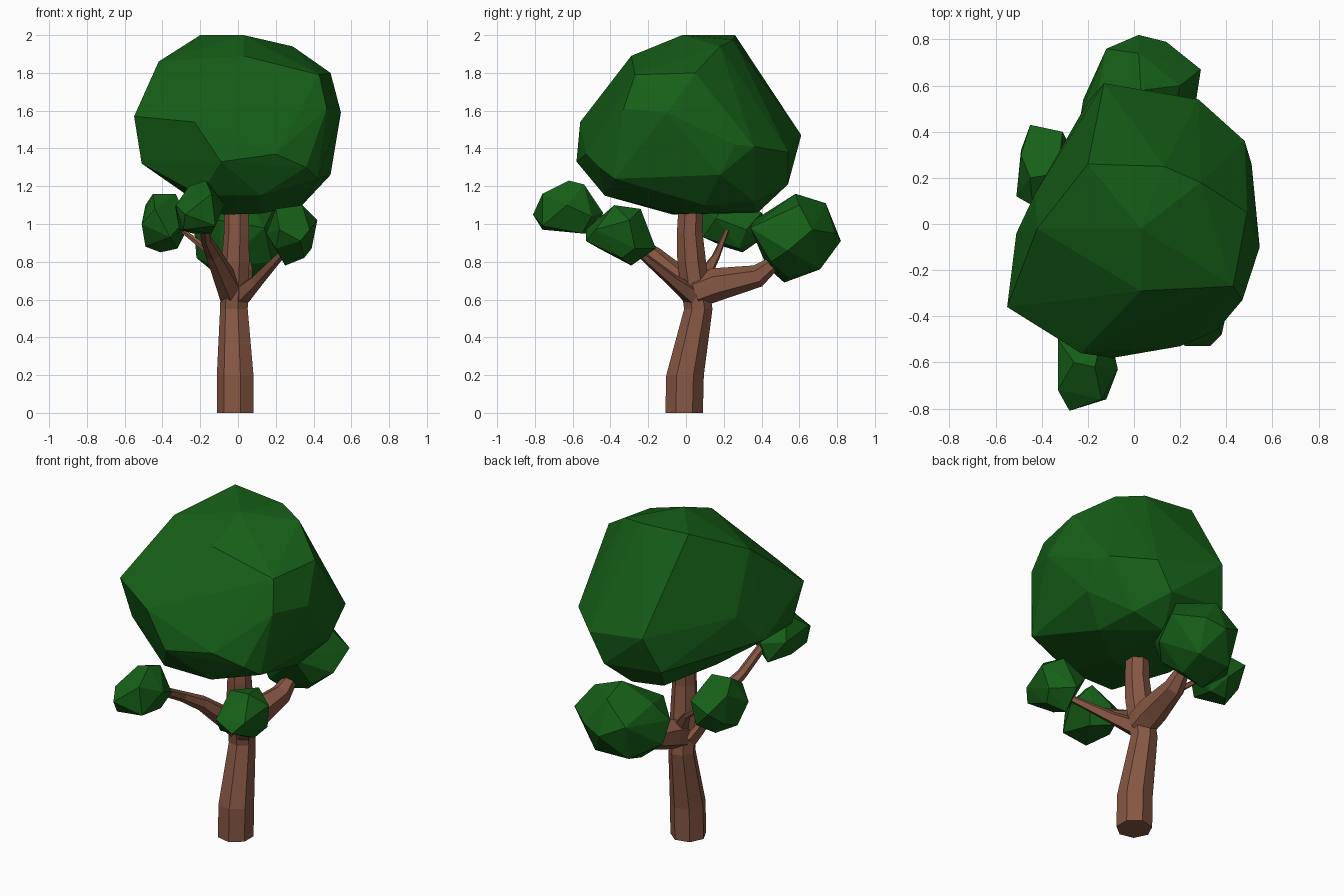
import bpy, bmesh
from math import cos, sin, tau
from mathutils import Vector


def material(name, rgb):
    m = bpy.data.materials.new(name)
    m.diffuse_color = (*rgb, 1)
    return m


leaf = material("leaf_green", (0.008, 0.115, 0.009))
bark = material("bark_brown", (0.24, 0.095, 0.057))


def finish(bm, name, mat):
    bmesh.ops.recalc_face_normals(bm, faces=bm.faces)
    me = bpy.data.meshes.new(name)
    bm.to_mesh(me)
    bm.free()
    me.materials.append(mat)
    ob = bpy.data.objects.new(name, me)
    bpy.context.collection.objects.link(ob)
    return ob


def clump(name, points):
    """Faceted foliage clump: convex hull of its corner points."""
    bm = bmesh.new()
    for p in points:
        bm.verts.new(p)
    bmesh.ops.convex_hull(bm, input=bm.verts)
    loose = [v for v in bm.verts if not v.link_faces]
    bmesh.ops.delete(bm, geom=loose, context='VERTS')
    bmesh.ops.dissolve_limit(bm, angle_limit=0.03, verts=bm.verts, edges=bm.edges)
    finish(bm, name, leaf)


def limb(name, path, sides, level=False):
    """Faceted tapering tube; path entries are (x, y, z, radius)."""
    bm = bmesh.new()
    rings = []
    for i, (x, y, z, r) in enumerate(path):
        a, b = path[max(i - 1, 0)], path[min(i + 1, len(path) - 1)]
        t = Vector((0, 0, 1)) if level else (Vector(b[:3]) - Vector(a[:3])).normalized()
        u = Vector((1, 0, 0))
        u = (u - t * u.dot(t)).normalized()
        v = t.cross(u)
        rings.append([bm.verts.new(Vector((x, y, z)) + r * (u * cos(tau * (k + .5) / sides)
                      + v * sin(tau * (k + .5) / sides))) for k in range(sides)])
    for p, q in zip(rings, rings[1:]):
        for k in range(sides):
            n = (k + 1) % sides
            bm.faces.new((p[k], p[n], q[n], q[k]))
    bm.faces.new(rings[0][::-1])
    bm.faces.new(rings[-1])
    finish(bm, name, bark)


# Trunk and its four branches
limb("trunk", [(-0.01, -0.01, 0, 0.102), (-0.01, -0.005, 0.2, 0.102), (-0.018, 0.065, 0.55, 0.077),
               (-0.01, 0.03, 0.8, 0.078), (-0.005, 0.02, 0.95, 0.07), (-0.005, 0.025, 1.1, 0.066)], 7, True)
limb("front_left_branch", [(-0.03, 0.06, 0.63, 0.075), (-0.13, -0.17, 0.84, 0.043),
                           (-0.17, -0.3, 0.92, 0.03), (-0.18, -0.5, 1.03, 0.026)], 6)
limb("front_right_branch", [(0.0, 0.05, 0.61, 0.06), (0.1, -0.07, 0.7, 0.036),
                            (0.24, -0.25, 0.85, 0.02)], 5)
limb("left_branch", [(-0.02, 0.08, 0.7, 0.045), (-0.12, 0.16, 0.83, 0.022), (-0.34, 0.23, 1.0, 0.01)], 5)
limb("back_branch", [(-0.005, 0.05, 0.64, 0.085), (0.0, 0.16, 0.68, 0.088), (0.025, 0.38, 0.725, 0.06),
                     (0.04, 0.5, 0.82, 0.03)], 6)

# Crown: corner points grouped from top to bottom
crown_top = [(-0.2, 0.26, 2), (0.03, -0.02, 2), (0.13, 0.25, 1.975), (0.29, 0.18, 1.94),
             (0.03, -0.29, 1.89), (-0.42, -0.02, 1.86), (0.43, -0.27, 1.79), (0.49, 0.05, 1.8)]
crown_middle = [(0.545, -0.1, 1.59), (0.47, -0.33, 1.61), (-0.23, -0.56, 1.54), (-0.55, -0.36, 1.57),
                (-0.13, 0.61, 1.47), (0.28, 0.54, 1.38), (0.48, 0.36, 1.41), (0.51, 0.26, 1.42),
                (0.2, -0.53, 1.37), (-0.09, -0.58, 1.33), (0.36, -0.46, 1.3), (-0.43, 0.13, 1.5)]
crown_bottom = [(-0.51, -0.04, 1.32), (-0.51, -0.3, 1.32), (0.49, 0.18, 1.26), (0.42, -0.38, 1.24),
                (-0.2, 0.53, 1.25), (0.18, 0.54, 1.21), (-0.2, -0.43, 1.15), (0.12, -0.43, 1.15),
                (-0.28, 0.1, 1.16), (0.34, 0.1, 1.1), (0.3, 0.36, 1.12), (-0.08, -0.07, 1.05),
                (0.12, -0.05, 1.055), (0.1, 0.38, 1.06), (-0.1, 0.36, 1.08)]
clump("crown", crown_top + crown_middle + crown_bottom)

# Small foliage clumps at the branch ends
clump("front_left_clump", [
    (-0.28, -0.81, 1.05), (-0.14, -0.76, 1.16), (-0.12, -0.76, 0.99), (-0.29, -0.76, 0.97),
    (-0.33, -0.72, 1.1), (-0.17, -0.62, 1.23), (-0.26, -0.6, 1.2), (-0.07, -0.63, 1.1),
    (-0.15, -0.54, 1.21), (-0.33, -0.5, 1.08), (-0.2, -0.44, 1.06), (-0.1, -0.5, 1.04),
    (-0.24, -0.45, 0.95), (-0.14, -0.55, 0.95), (-0.31, -0.58, 0.97)])
clump("front_right_clump", [
    (0.22, -0.53, 0.97), (0.33, -0.53, 0.91), (0.38, -0.48, 0.97), (0.2, -0.46, 0.87),
    (0.34, -0.38, 1.1), (0.2, -0.36, 1.08), (0.15, -0.34, 0.95), (0.42, -0.3, 1.02),
    (0.31, -0.24, 1.08), (0.39, -0.27, 0.87), (0.28, -0.16, 0.87), (0.17, -0.22, 0.99),
    (0.25, -0.29, 0.78), (0.35, -0.34, 0.82)])
clump("left_clump", [
    (-0.51, 0.12, 1.0), (-0.44, 0.08, 1.08), (-0.36, 0.09, 0.93), (-0.49, 0.3, 1.1),
    (-0.45, 0.43, 1.02), (-0.31, 0.4, 1.06), (-0.45, 0.2, 1.16), (-0.33, 0.22, 1.16),
    (-0.49, 0.2, 0.88), (-0.41, 0.3, 0.85), (-0.32, 0.28, 0.87), (-0.27, 0.16, 1.03),
    (-0.27, 0.32, 0.97), (-0.35, 0.4, 0.92), (-0.49, 0.32, 0.93)])
clump("back_clump", [
    (-0.23, 0.48, 0.95), (-0.22, 0.54, 0.82), (-0.12, 0.76, 0.98), (0.02, 0.82, 0.91),
    (0.14, 0.79, 0.95), (0.02, 0.74, 1.11), (0.29, 0.67, 0.97), (0.27, 0.54, 0.86),
    (0.03, 0.58, 1.16), (0.2, 0.6, 1.1), (-0.16, 0.55, 1.06), (-0.1, 0.36, 1.02),
    (0.14, 0.34, 0.98), (0.18, 0.45, 0.8), (-0.09, 0.43, 0.77), (-0.06, 0.52, 0.69),
    (0.1, 0.54, 0.72), (0.12, 0.71, 0.76), (-0.1, 0.7, 0.76)])
